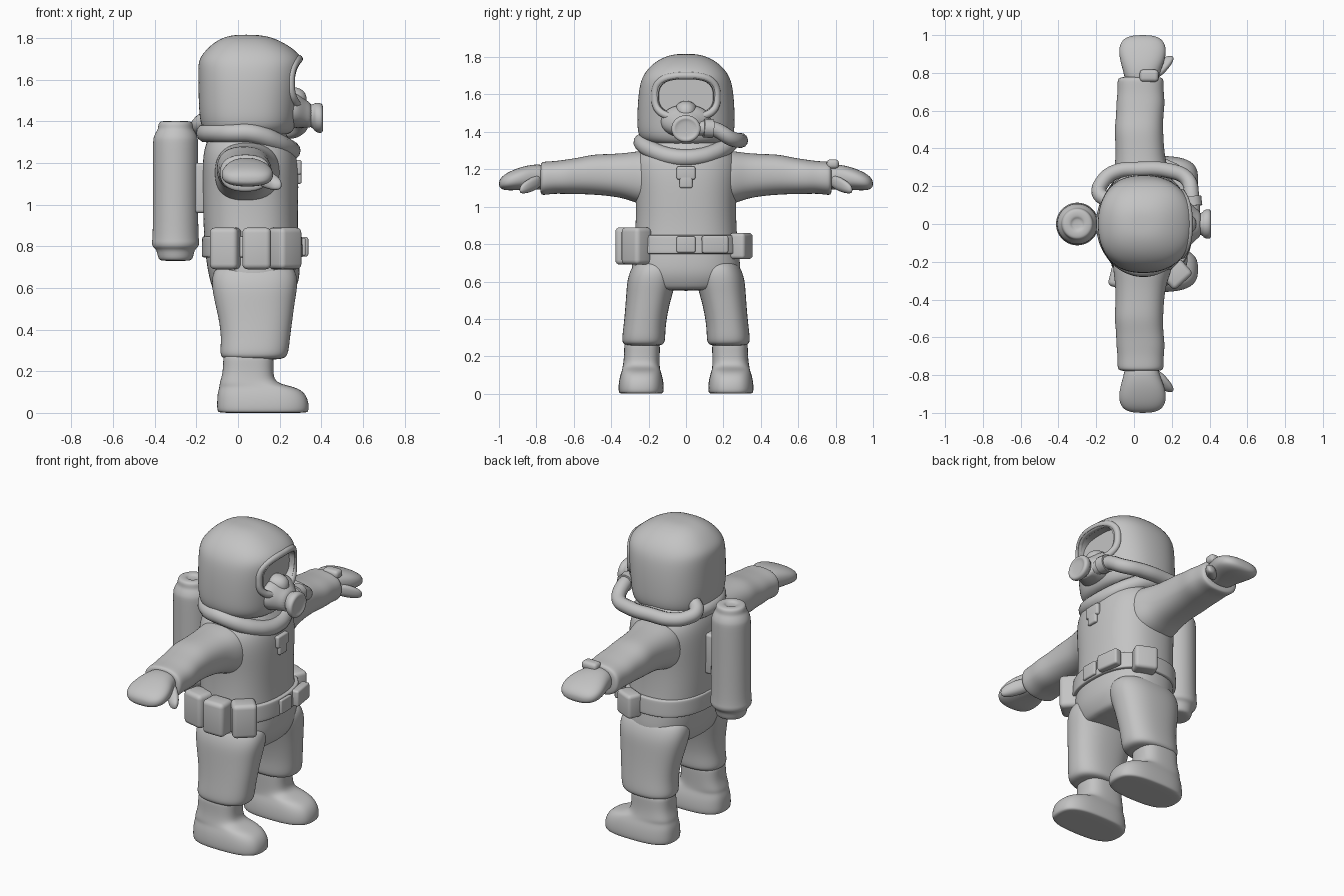
import bpy, math
from math import sin, cos, pi, radians

grey = bpy.data.materials.new("plain grey")
grey.diffuse_color = (0.55, 0.55, 0.55, 1)


def power(v, p):
    return math.copysign(abs(v) ** (2 / p), v)


def add(name, data):
    ob = bpy.data.objects.new(name, data)
    bpy.context.collection.objects.link(ob)
    data.materials.append(grey)
    return ob


def loft(name, axis, rows, p=2.4, n=24, mirror=False, subsurf=2):
    """Rows of (position on axis, centre a, centre b, radius a, radius b)."""
    verts, faces = [], []
    for t, ca, cb, ra, rb in rows:
        for i in range(n):
            u = 2 * pi * i / n
            a, b = ca + ra * power(cos(u), p), cb + rb * power(sin(u), p)
            verts.append({'x': (t, a, b), 'y': (b, t, a), 'z': (a, b, t)}[axis])
    for r in range(len(rows) - 1):
        for i in range(n):
            j = (i + 1) % n
            faces.append((r * n + i, r * n + j, r * n + n + j, r * n + n + i))
    faces.append(tuple(reversed(range(n))))
    faces.append(tuple(range(len(verts) - n, len(verts))))
    me = bpy.data.meshes.new(name)
    me.from_pydata(verts, [], faces)
    ob = add(name, me)
    if mirror:
        m = ob.modifiers.new("mirror", 'MIRROR')
        m.use_axis = (False, True, False)
    if subsurf:
        ob.modifiers.new("smooth", 'SUBSURF').levels = subsurf
    return ob


def tube(name, points, radius, closed=False):
    cu = bpy.data.curves.new(name, 'CURVE')
    cu.dimensions = '3D'
    cu.bevel_depth, cu.bevel_resolution = radius, 4
    cu.use_fill_caps = True
    cu.resolution_u = 6
    sp = cu.splines.new('BEZIER')
    sp.bezier_points.add(len(points) - 1)
    for bp, co in zip(sp.bezier_points, points):
        bp.co = co
        bp.handle_left_type = bp.handle_right_type = 'AUTO'
    sp.use_cyclic_u = closed
    return add(name, cu)


def box(name, centre, size, turn=0, bevel=0.025):
    x, y, z = (s / 2 for s in size)
    v = [(sx * x, sy * y, sz * z) for sx in (-1, 1) for sy in (-1, 1) for sz in (-1, 1)]
    f = [(0, 1, 3, 2), (4, 6, 7, 5), (0, 4, 5, 1), (2, 3, 7, 6), (0, 2, 6, 4), (1, 5, 7, 3)]
    me = bpy.data.meshes.new(name)
    me.from_pydata(v, [], f)
    ob = add(name, me)
    ob.location, ob.rotation_euler[2] = centre, radians(turn)
    m = ob.modifiers.new("bevel", 'BEVEL')
    m.width, m.segments = bevel, 4
    return ob


# Suit body: hips to neck
loft("suit_torso", 'z', [
    (.55, .075, 0, .17, .22), (.57, .075, 0, .19, .26), (.63, .08, 0, .215, .295),
    (.70, .075, 0, .225, .292), (.80, .065, 0, .228, .278), (.92, .06, 0, .228, .27),
    (1.05, .06, 0, .232, .27), (1.18, .06, 0, .232, .285), (1.26, .055, 0, .222, .275),
    (1.32, .05, 0, .195, .23), (1.40, .05, 0, .15, .17)])

# Sleeves with a loose cuff (centre z, centre x, radius z, radius x)
loft("sleeve", 'y', [
    (.15, 1.15, .05, .15, .17), (.25, 1.155, .045, .145, .155), (.32, 1.165, .035, .122, .135),
    (.42, 1.17, .03, .112, .128), (.50, 1.172, .025, .108, .130), (.57, 1.165, .03, .098, .125),
    (.64, 1.16, .035, .093, .130), (.70, 1.157, .035, .087, .122), (.755, 1.152, .035, .090, .124),
    (.775, 1.15, .035, .088, .118), (.78, 1.15, .035, .06, .08)], mirror=True)

# Mitten hands and thumbs
loft("hand", 'y', [
    (.74, 1.155, .04, .068, .085), (.80, 1.16, .04, .068, .095), (.86, 1.155, .045, .064, .118),
    (.92, 1.143, .045, .056, .128), (.965, 1.132, .045, .045, .115), (.99, 1.125, .045, .03, .085),
    (1.0, 1.122, .045, .012, .04)], mirror=True)
loft("thumb", 'y', [
    (.77, 1.14, .10, .03, .03), (.81, 1.125, .13, .04, .042), (.85, 1.108, .165, .036, .038),
    (.88, 1.095, .185, .026, .028), (.89, 1.09, .19, .01, .012)], mirror=True)
box("wrist_gauge", (.08, .785, 1.228), (.10, .065, .05), bevel=.02)

# Trouser legs
loft("trouser_leg", 'z', [
    (.255, .075, .225, .12, .08), (.265, .075, .227, .155, .11), (.29, .078, .227, .166, .117),
    (.36, .085, .222, .166, .113), (.45, .085, .21, .178, .116), (.54, .08, .195, .195, .125),
    (.61, .08, .182, .208, .133), (.67, .08, .17, .205, .125), (.72, .08, .16, .17, .10)],
    mirror=True)

# Boots with ankle shafts
loft("boot", 'z', [
    (0, .12, .24, .20, .105), (.002, .12, .24, .222, .122), (.05, .12, .24, .222, .122),
    (.095, .112, .24, .212, .114), (.125, .095, .24, .185, .103), (.142, .045, .24, .135, .10),
    (.19, .048, .236, .122, .096), (.25, .05, .235, .122, .096), (.30, .05, .235, .12, .094)],
    p=2.8, mirror=True)

# Belt and pouches
loft("belt", 'z', [
    (.745, .07, 0, .22, .275), (.748, .07, 0, .243, .298), (.755, .07, 0, .245, .30),
    (.84, .068, 0, .242, .295), (.847, .068, 0, .24, .293), (.85, .068, 0, .22, .275)], n=32)
for i, (x, y, turn) in enumerate([(-.06, -.285, -14), (.09, -.32, 0), (.225, -.265, 42)]):
    box(f"large_pouch_{i + 1}", (x, y, .79), (.138, .115, .20), turn)
box("small_pouch", (.17, .295, .79), (.13, .09, .14), -24, .02)
box("front_pouch", (.305, .155, .798), (.05, .14, .095), 8, .012)
box("belt_buckle", (.315, 0, .798), (.02, .10, .085), 0, .008)

# Air tank and its bracket
loft("air_tank", 'z', [
    (.73, -.30, 0, .06, .06), (.735, -.30, 0, .085, .085), (.785, -.30, 0, .09, .09),
    (.795, -.30, 0, .112, .112), (.825, -.30, 0, .116, .116), (.84, -.30, 0, .109, .109),
    (1.29, -.30, 0, .109, .109), (1.32, -.30, 0, .109, .109), (1.35, -.30, 0, .095, .095),
    (1.365, -.30, 0, .084, .084), (1.392, -.30, 0, .084, .084), (1.402, -.30, 0, .07, .07),
    (1.402, -.30, 0, .035, .035), (1.39, -.30, 0, .03, .03)], p=2)
box("tank_bracket", (-.18, 0, 1.08), (.08, .10, .24), 0, .015)

# Collar that dips at the chest, with its tag
ring = [2 * pi * i / 20 for i in range(20)]
tube("collar", [(.05 + .205 * cos(a), .235 * sin(a), 1.345 - .085 * max(0, cos(a)) ** 1.5)
                for a in ring], .046, True)
box("collar_tag", (.29, 0, 1.18), (.03, .10, .07), 0, .01)
box("collar_tag_end", (.29, 0, 1.135), (.03, .07, .07), 0, .01)

# Helmet with a cut visor opening
helmet = loft("helmet", 'z', [
    (1.33, .05, 0, .18, .18), (1.35, .05, 0, .215, .235), (1.39, .05, 0, .232, .26),
    (1.46, .05, 0, .24, .263), (1.56, .055, 0, .247, .26), (1.65, .06, 0, .254, .25),
    (1.70, .062, 0, .252, .232), (1.745, .06, 0, .215, .20), (1.785, .05, 0, .16, .15),
    (1.81, .045, 0, .10, .09), (1.817, .04, 0, .04, .04)])
cutter = loft("visor_cutter", 'x', [(.24, 0, 1.59, .145, .092), (.5, 0, 1.59, .165, .115)],
              p=2.8, n=48, subsurf=0)
cutter.hide_render = True
cut = helmet.modifiers.new("visor", 'BOOLEAN')
cut.object, cut.solver = cutter, 'EXACT'


def face_x(y):
    return .055 + .245 * (1 - (abs(y) / .258) ** 2.4) ** (1 / 2.4)


rim = [(.165 * power(cos(a), 2.8), 1.588 + .112 * power(sin(a), 2.8)) for a in ring]
tube("visor_rim", [(face_x(y) - .008, y, z) for y, z in rim], .02, True)

# Breathing mask: muzzle, nose and nozzle
loft("mask_muzzle", 'x', [
    (.22, 0, 1.46, .145, .095), (.275, 0, 1.455, .135, .088), (.30, 0, 1.45, .115, .078),
    (.33, 0, 1.435, .08, .065), (.36, 0, 1.425, .062, .058)], p=2.1)
loft("mask_nose", 'x', [
    (.22, 0, 1.52, .065, .052), (.29, 0, 1.52, .055, .045), (.32, 0, 1.51, .035, .035),
    (.33, 0, 1.505, .012, .012)], p=2)
loft("mask_nozzle", 'x', [
    (.34, 0, 1.43, .055, .055), (.362, 0, 1.424, .06, .058), (.37, 0, 1.42, .075, .07),
    (.39, 0, 1.417, .08, .074), (.405, 0, 1.415, .077, .07), (.41, 0, 1.415, .06, .054),
    (.40, 0, 1.415, .05, .045)], p=2)

# Air hose from the mask round the left side to the back of the neck
tube("air_hose", [(.31, .06, 1.42), (.305, .15, 1.415), (.28, .24, 1.365), (.18, .283, 1.355),
                  (.03, .29, 1.355), (-.10, .275, 1.355), (-.165, .225, 1.365),
                  (-.185, .165, 1.385), (-.13, .12, 1.42)], .04)
tube("hose_joint", [(.312, .095, 1.42), (.306, .145, 1.417)], .05)

# Apply everything and shade it smooth
bpy.ops.object.select_all(action='SELECT')
bpy.context.view_layer.objects.active = helmet
bpy.ops.object.convert(target='MESH')
bpy.data.objects.remove(cutter)
bpy.ops.object.select_all(action='SELECT')
bpy.context.view_layer.objects.active = helmet
bpy.ops.object.shade_smooth_by_angle(angle=radians(40))
